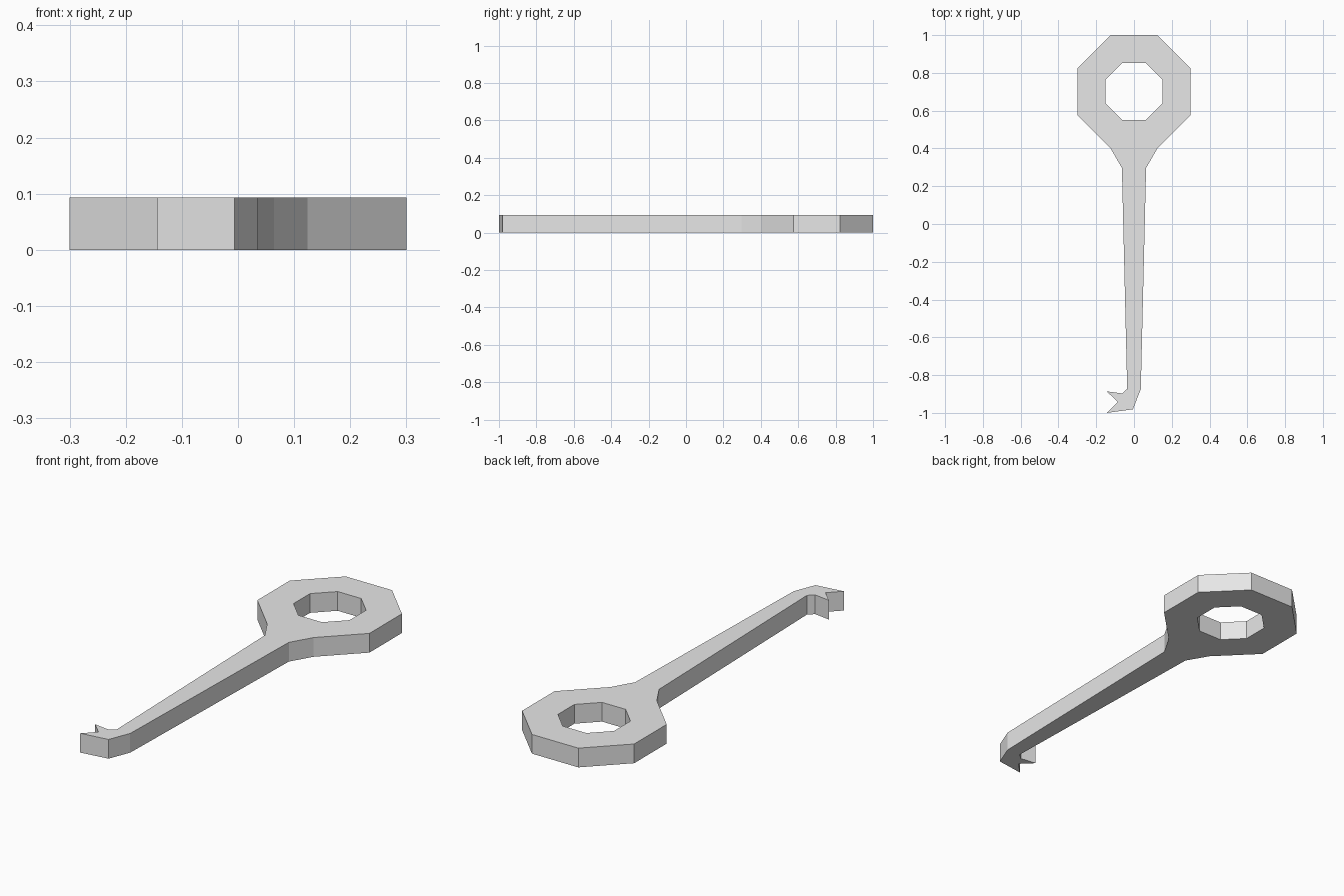
import bpy
import bmesh

cube = bpy.data.objects.get("Cube")
if cube:
    bpy.data.objects.remove(cube, do_unlink=True)

THICKNESS = 0.093
RING_Y = 0.7015


def octagon_half(flat, radius, y):
    """Right half of a flat-sided octagon, from top to bottom."""
    return [(flat, y + radius), (radius, y + flat),
            (radius, y - flat), (flat, y - radius)]


def mirrored(points):
    return [(-x, y) for x, y in reversed(points)]


# Ring head flaring into the neck of the shank
head = octagon_half(0.124, 0.3, RING_Y - 0.0015) + [(0.064, 0.297)]

# Bent tip with a forked end pointing right
hook = [(0.036, -0.875), (-0.006, -0.981), (-0.144, -1.0), (-0.087, -0.942),
        (-0.144, -0.886), (-0.063, -0.897), (-0.036, -0.873)]

outline = head + hook + mirrored(head)
hole_half = octagon_half(0.063, 0.15, RING_Y)
hole = hole_half + mirrored(hole_half)

# Fill the flat shape between the two loops, then give it thickness
bm = bmesh.new()
for loop in (outline, hole):
    verts = [bm.verts.new((x, y, 0)) for x, y in loop]
    for i, vert in enumerate(verts):
        bm.edges.new((vert, verts[(i + 1) % len(verts)]))
bmesh.ops.triangle_fill(bm, use_beauty=True, edges=bm.edges[:], normal=(0, 0, 1))
result = bmesh.ops.extrude_face_region(bm, geom=bm.faces[:], use_keep_orig=True)
top = [g for g in result["geom"] if isinstance(g, bmesh.types.BMVert)]
bmesh.ops.translate(bm, verts=top, vec=(0, 0, THICKNESS))
bmesh.ops.recalc_face_normals(bm, faces=bm.faces[:])

mesh = bpy.data.meshes.new("hooked_key")
bm.to_mesh(mesh)
bm.free()

# Plain grey metal
grey = bpy.data.materials.new("light_grey")
grey.use_nodes = True
color = (0.8, 0.8, 0.8, 1)
grey.diffuse_color = color
grey.node_tree.nodes["Principled BSDF"].inputs["Base Color"].default_value = color
mesh.materials.append(grey)

key = bpy.data.objects.new("hooked_key", mesh)
bpy.context.collection.objects.link(key)
